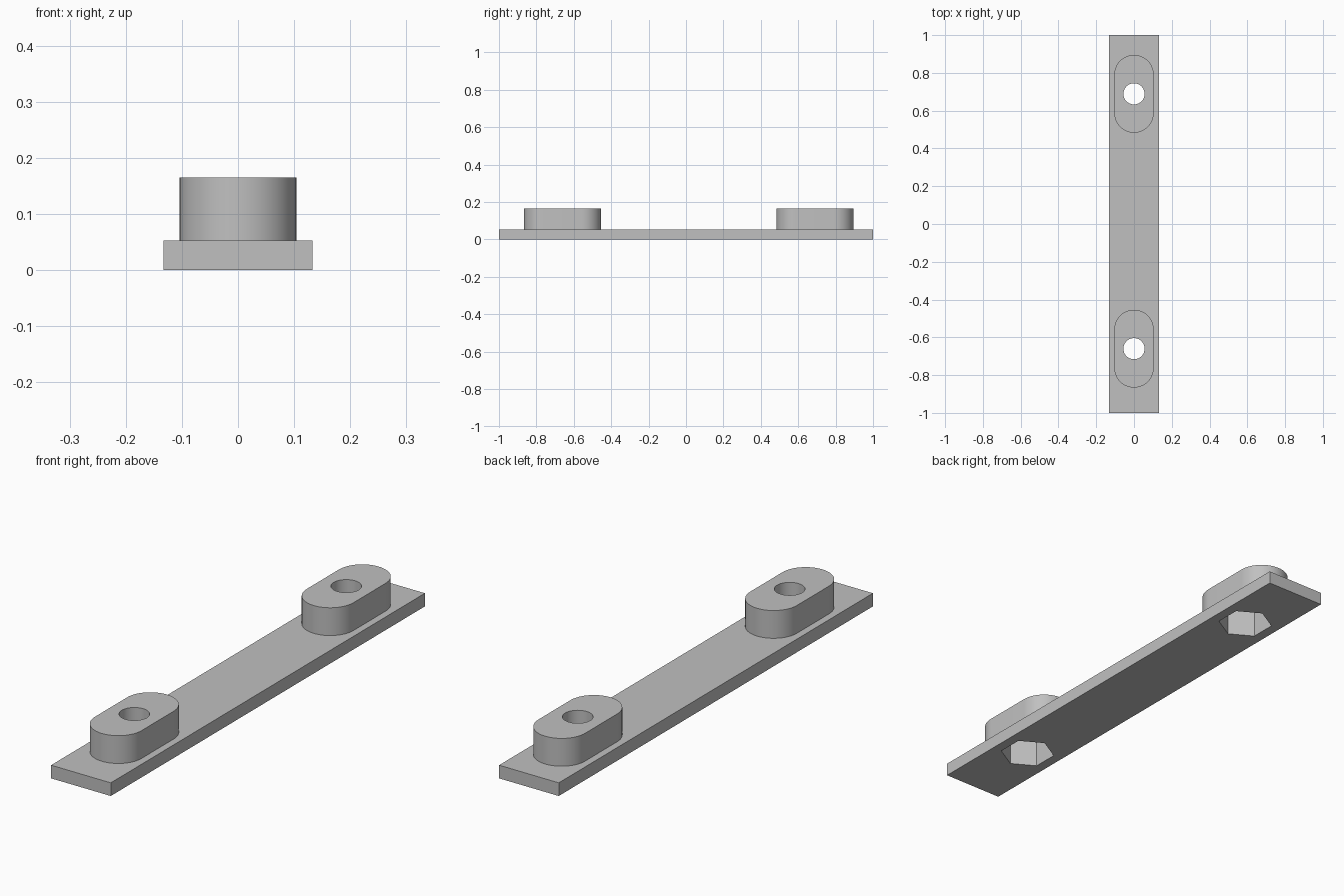
import bpy
import bmesh
from math import sin, cos, pi, radians

if "Cube" in bpy.data.objects:
    bpy.data.objects.remove(bpy.data.objects["Cube"], do_unlink=True)

WIDTH, LENGTH, THICK, TOP = 0.266, 2.0, 0.053, 0.165
BOSS_R, BOSS_HALF = 0.104, 0.206
HOLE_R, NUT_R, NUT_DEPTH = 0.056, 0.106, 0.11
CENTRES = (-0.66, 0.689)

grey = bpy.data.materials.new("mid_grey")
grey.use_nodes = True
colour = (0.53, 0.53, 0.53, 1)
grey.diffuse_color = colour
grey.node_tree.nodes["Principled BSDF"].inputs["Base Color"].default_value = colour


def prism(name, outline, z0, z1):
    """Extrude a flat outline from z0 up to z1."""
    bm = bmesh.new()
    face = bm.faces.new([bm.verts.new((x, y, z0)) for x, y in outline])
    top = bmesh.ops.extrude_face_region(bm, geom=[face])["geom"]
    verts = [v for v in top if isinstance(v, bmesh.types.BMVert)]
    bmesh.ops.translate(bm, verts=verts, vec=(0, 0, z1 - z0))
    bmesh.ops.recalc_face_normals(bm, faces=bm.faces)
    mesh = bpy.data.meshes.new(name)
    bm.to_mesh(mesh)
    bm.free()
    mesh.materials.append(grey)
    obj = bpy.data.objects.new(name, mesh)
    bpy.context.collection.objects.link(obj)
    return obj


def polygon(radius, sides, cy, start=0.0):
    return [(radius * cos(start + 2 * pi * i / sides),
             cy + radius * sin(start + 2 * pi * i / sides)) for i in range(sides)]


def slot(radius, half, cy, steps=32):
    """Rounded-end outline running along y."""
    points = []
    for sign in (1, -1):
        for i in range(steps + 1):
            a = pi * i / steps
            points.append((sign * radius * cos(a),
                           cy + sign * (half - radius + radius * sin(a))))
    return points


def combine(target, tool, operation):
    """Apply a boolean and discard the tool."""
    bpy.context.view_layer.objects.active = target
    mod = target.modifiers.new(operation.lower(), "BOOLEAN")
    mod.operation, mod.object, mod.solver = operation, tool, "EXACT"
    bpy.ops.object.modifier_apply(modifier=mod.name)
    bpy.data.objects.remove(tool, do_unlink=True)


# Flat base bar
w, l = WIDTH / 2, LENGTH / 2
bar = prism("mounting_bar", [(-w, -l), (w, -l), (w, l), (-w, l)], 0, THICK)

# Raised bosses, each with a nut pocket below and a bolt hole through
for cy in CENTRES:
    combine(bar, prism("boss", slot(BOSS_R, BOSS_HALF, cy), THICK / 2, TOP), "UNION")
    combine(bar, prism("nut_pocket", polygon(NUT_R, 6, cy, pi / 6), -0.05, NUT_DEPTH),
            "DIFFERENCE")
    combine(bar, prism("bolt_hole", polygon(HOLE_R, 48, cy), -0.05, TOP + 0.05),
            "DIFFERENCE")

# Smooth the round walls, keep the edges crisp
bpy.ops.object.select_all(action="DESELECT")
bar.select_set(True)
bpy.context.view_layer.objects.active = bar
bpy.ops.object.shade_smooth_by_angle(angle=radians(30))
